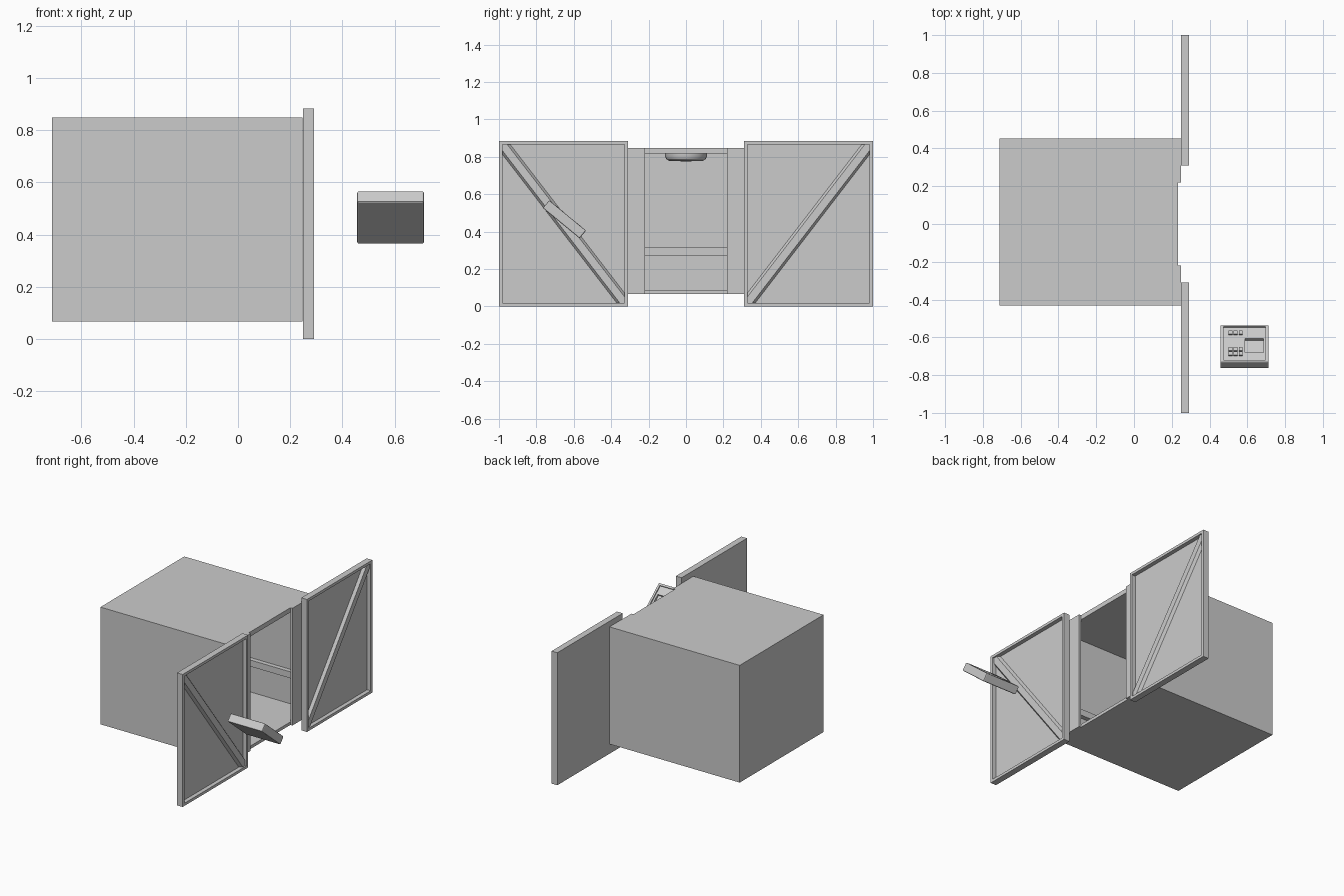
import bpy, bmesh, math
from mathutils import Matrix

if "Cube" in bpy.data.objects:
    bpy.data.objects.remove(bpy.data.objects["Cube"])


def make(name, bm, matrix=None):
    bmesh.ops.recalc_face_normals(bm, faces=bm.faces)
    me = bpy.data.meshes.new(name)
    bm.to_mesh(me)
    bm.free()
    ob = bpy.data.objects.new(name, me)
    bpy.context.collection.objects.link(ob)
    if matrix:
        ob.matrix_world = matrix
    return ob


def box(name, x0, x1, y0, y1, z0, z1, bevel=0, matrix=None):
    bm = bmesh.new()
    bmesh.ops.create_cube(bm, size=1)
    for v in bm.verts:
        v.co.x = x0 + (v.co.x + .5) * (x1 - x0)
        v.co.y = y0 + (v.co.y + .5) * (y1 - y0)
        v.co.z = z0 + (v.co.z + .5) * (z1 - z0)
    if bevel:
        bmesh.ops.bevel(bm, geom=bm.edges[:], offset=bevel, segments=2,
                        profile=.5, affect='EDGES')
    return make(name, bm, matrix)


# Cabin shell, open toward +x between the two front posts
X0, XF, X1 = -.713, .233, .248
Y0, Y1, Z0, Z1, T = -.432, .452, .066, .848, .02
box("cabin_floor", X0, XF, Y0, Y1, Z0, Z0 + T)
box("cabin_roof", X0, XF, Y0, Y1, .817, Z1)
box("cabin_back_wall", X0, X0 + T, Y0, Y1, Z0, Z1)
box("cabin_left_wall", X0, XF, Y0, Y0 + T, Z0, Z1)
box("cabin_right_wall", X0, XF, Y1 - T, Y1, Z0, Z1)
box("front_post_left", XF, X1, Y0, -.22, Z0, Z1)
box("front_post_right", XF, X1, .22, Y1, Z0, Z1)

# Bumper rail around the three inner walls
RZ = (.273, .316)
box("back_rail", X0 + T, X0 + T + .03, Y0 + T, Y1 - T, *RZ)
box("left_rail", X0 + T + .03, XF, Y0 + T, Y0 + T + .03, *RZ)
box("right_rail", X0 + T + .03, XF, Y1 - T - .03, Y1 - T, *RZ)

# Round ceiling light with a softened lower edge
bm = bmesh.new()
profile = [(.112, .818), (.112, .8), (.105, .787), (.09, .778), (0, .775)]
vs = [bm.verts.new((r, 0, z)) for r, z in profile]
es = [bm.edges.new(p) for p in zip(vs, vs[1:])]
bmesh.ops.spin(bm, geom=vs + es, cent=(0, 0, 0), axis=(0, 0, 1),
               angle=2 * math.pi, steps=32)
bmesh.ops.remove_doubles(bm, verts=bm.verts, dist=1e-4)
light = make("ceiling_light", bm, Matrix.Translation((-.24, 0, 0)))
bpy.context.view_layer.objects.active = light
light.select_set(True)
bpy.ops.object.shade_smooth_by_angle()


# Outer doors: plate, raised rim and diagonal brace on the +x face
def brace_outline(s, a):
    """Six-sided diagonal strip between opposite inner rim corners."""
    b, ya, yb, za, zb = a * 1.26, .328, .982, .018, .866
    pts = [(yb, zb), (yb - a, zb), (ya, za + b), (ya, za), (ya + a, za), (yb, zb - b)]
    return [(s * y, z) for y, z in pts]


for side, s in (("left", -1), ("right", 1)):
    def part(name, x0, x1, ya, yb, z0, z1):
        ys = sorted((s * ya, s * yb))
        box(f"{side}_door_{name}", x0, x1, *ys, z0, z1)
    part("plate", .25, .265, .31, 1, 0, .884)
    part("inner_stile", .265, .292, .31, .328, 0, .884)
    part("outer_stile", .265, .292, .982, 1, 0, .884)
    part("top_rail", .265, .292, .328, .982, .866, .884)
    part("bottom_rail", .265, .292, .328, .982, 0, .018)
    bm = bmesh.new()
    low = [bm.verts.new((.265, y, z)) for y, z in brace_outline(s, .042)]
    top = [bm.verts.new((.283, y, z)) for y, z in brace_outline(s, .026)]
    # keep the two tips of the bar distinct between base and crest
    bm.faces.new(low)
    bm.faces.new(top)
    for i in range(6):
        j = (i + 1) % 6
        bm.faces.new((low[i], low[j], top[j], top[i]))
    make(f"{side}_door_brace", bm)

# Tilted control panel: local z is the face normal, pointing to +y and up
M = Matrix.Translation((.585, -.65, .4655)) @ Matrix.Rotation(math.radians(-39.5), 4, 'X')
H = .027
panel = box("control_panel", -.128, .128, -.1275, .1275, -H, H, .006, M)


def cut(name, *dims):
    cutter = box(name, *dims, matrix=M)
    cutter.hide_render = True
    cutter.hide_viewport = True
    mod = panel.modifiers.new(name, 'BOOLEAN')
    mod.operation = 'DIFFERENCE'
    mod.solver = 'EXACT'
    mod.object = cutter


cut("face_recess_cutter", -.112, .112, -.112, .118, H - .008, H + .02)
cut("screen_recess_cutter", .002, .1, -.055, .04, H - .022, H + .02)

# Buttons in three columns
for v in (.078, -.036, -.068):
    for u in (-.074, -.047, -.02):
        box("button", u - .01, u + .01, v - .012, v + .012, H - .01, H + .001, matrix=M)
